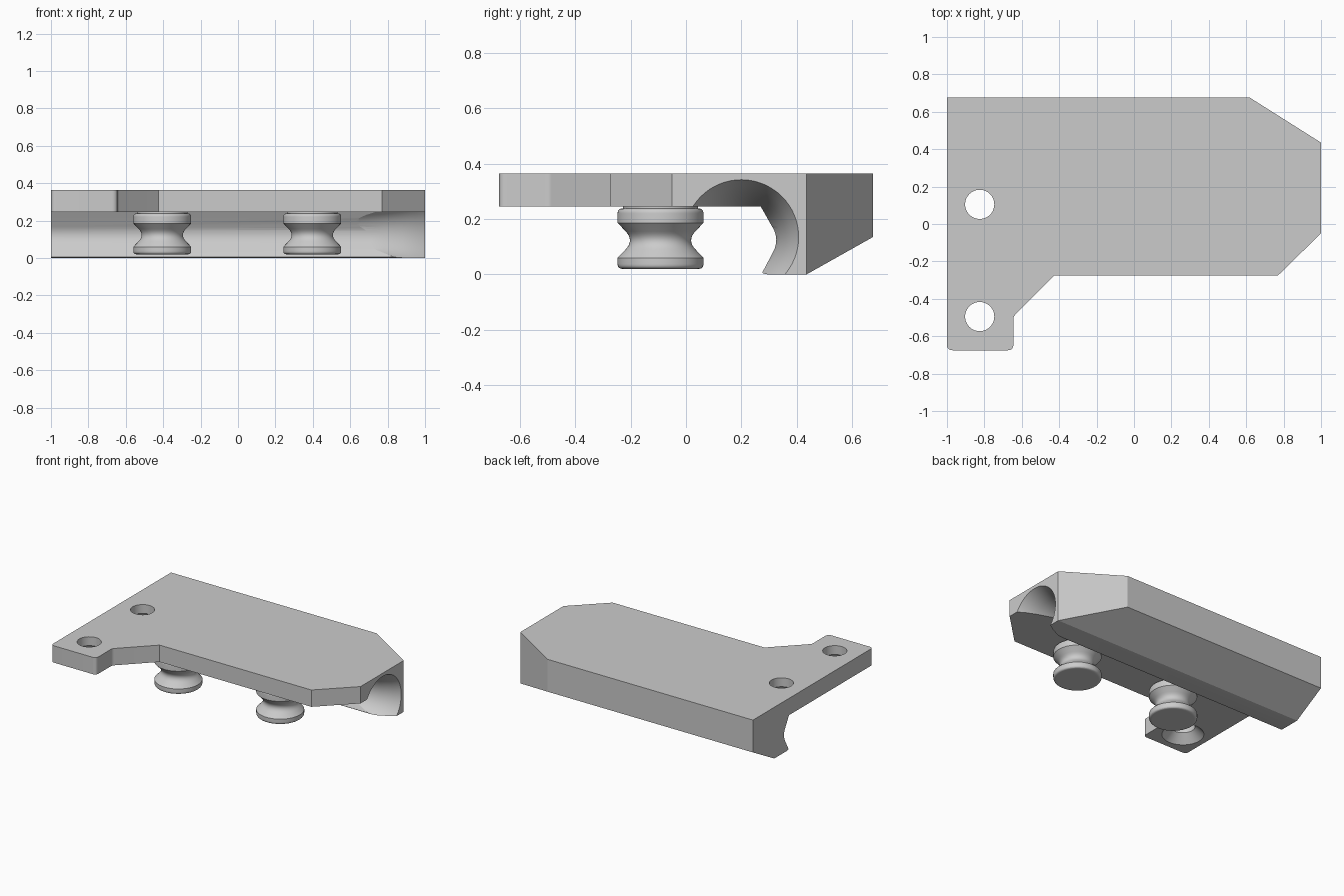
import bpy, bmesh, math
from mathutils import Vector, Matrix

cube = bpy.data.objects.get("Cube")
if cube:
    bpy.data.objects.remove(cube, do_unlink=True)

grey = bpy.data.materials.new("plain_grey")
grey.use_nodes = True
colour = (0.6, 0.6, 0.6, 1)
grey.diffuse_color = colour
grey.node_tree.nodes["Principled BSDF"].inputs["Base Color"].default_value = colour


def rounded(points, steps=8):
    """Points are (u, v) or (u, v, setback); a setback rounds that corner."""
    out = []
    for i, p in enumerate(points):
        corner = Vector(p[:2])
        if len(p) == 2:
            out.append(corner)
            continue
        before = Vector(points[i - 1][:2])
        after = Vector(points[(i + 1) % len(points)][:2])
        a = corner + (before - corner).normalized() * p[2]
        c = corner + (after - corner).normalized() * p[2]
        for k in range(steps + 1):
            t = k / steps
            out.append(a * (1 - t) ** 2 + corner * 2 * t * (1 - t) + c * t * t)
    return out


def skin(name, rings):
    """Closed solid through a row of equal rings of points."""
    bm = bmesh.new()
    loops = [[bm.verts.new(p) for p in ring] for ring in rings]
    for low, high in zip(loops, loops[1:]):
        for k in range(len(low)):
            n = (k + 1) % len(low)
            bm.faces.new((low[k], low[n], high[n], high[k]))
    bm.faces.new(loops[0][::-1])
    bm.faces.new(loops[-1])
    bmesh.ops.recalc_face_normals(bm, faces=bm.faces)
    mesh = bpy.data.meshes.new(name)
    bm.to_mesh(mesh)
    bm.free()
    mesh.materials.append(grey)
    obj = bpy.data.objects.new(name, mesh)
    bpy.context.collection.objects.link(obj)
    return obj


def cross_bar(name, points):
    """Extrude a (y, z) section along x, past both ends of the model."""
    return skin(name, [[(x, p[0], p[1]) for p in points] for x in (-1.2, 1.2)])


def lathe(name, points, matrix, segments=64):
    """Revolve (radius, height) points about z, then place the result."""
    turns = [math.tau * k / segments for k in range(segments)]
    return skin(name, [[matrix @ Vector((r * math.cos(a), r * math.sin(a), h))
                        for a in turns] for r, h in points])


def cut(target, cutter):
    mod = target.modifiers.new("cut", "BOOLEAN")
    mod.operation = "DIFFERENCE"
    mod.solver = "EXACT"
    mod.object = cutter
    bpy.context.view_layer.objects.active = target
    bpy.ops.object.modifier_apply(modifier=mod.name)
    bpy.data.objects.remove(cutter, do_unlink=True)


def smooth(obj):
    bpy.ops.object.select_all(action="DESELECT")
    obj.select_set(True)
    bpy.context.view_layer.objects.active = obj
    bpy.ops.object.shade_smooth_by_angle(angle=math.radians(14))


# Full-height block in the plate outline
outline = rounded([
    (-1, 0.675), (0.62, 0.675), (1, 0.435), (1, -0.05), (0.77, -0.275),
    (-0.425, -0.275), (-0.645, -0.495, 0.015), (-0.645, -0.675, 0.03),
    (-1, -0.675, 0.03)])
body = skin("plate_with_rail", [[(p.x, p.y, z) for p in outline] for z in (0, 0.365)])

# Clear the space under the plate, leaving the hooked rear rail
cut(body, cross_bar("channel_cutter", rounded([
    (-0.9, -0.1), (-0.9, 0.245), (0.27, 0.245), (0.338, 0.125, 0.05),
    (0.274, 0.004, 0.008), (0.31, -0.003), (0.31, -0.1)])))

# Sloped underside at the back
cut(body, cross_bar("slope_cutter", [
    (0.4, -0.02), (0.8, 0.205), (0.8, -0.1), (0.4, -0.1)]))

# Flared mouth at the left end of the rail channel
flare = [(0.1, 0.5), (0.118, 0.65), (0.138, 0.78), (0.16, 0.88),
         (0.183, 0.95), (0.207, 1.0), (0.235, 1.05)]
along_x = Matrix.Translation((0, 0.2, 0.135)) @ Matrix.Rotation(math.pi / 2, 4, "Y")
cut(body, lathe("flare_cutter", flare, along_x))

# Screw holes, countersunk from below
hole = [(0.145, 0.235), (0.135, 0.245), (0.078, 0.302), (0.078, 0.4)]
for y in (0.105, -0.495):
    cut(body, lathe("hole_cutter", hole, Matrix.Translation((-0.825, y, 0)), 48))
smooth(body)

# Grooved rollers under the plate
roller = rounded([
    (0.13, 0.02), (0.155, 0.02, 0.018), (0.155, 0.06), (0.095, 0.123, 0.045),
    (0.155, 0.186), (0.155, 0.238, 0.018), (0.135, 0.238), (0.135, 0.25)])
for name, x in (("right_roller", -0.405), ("left_roller", 0.397)):
    smooth(lathe(name, roller, Matrix.Translation((x, -0.092, 0))))
